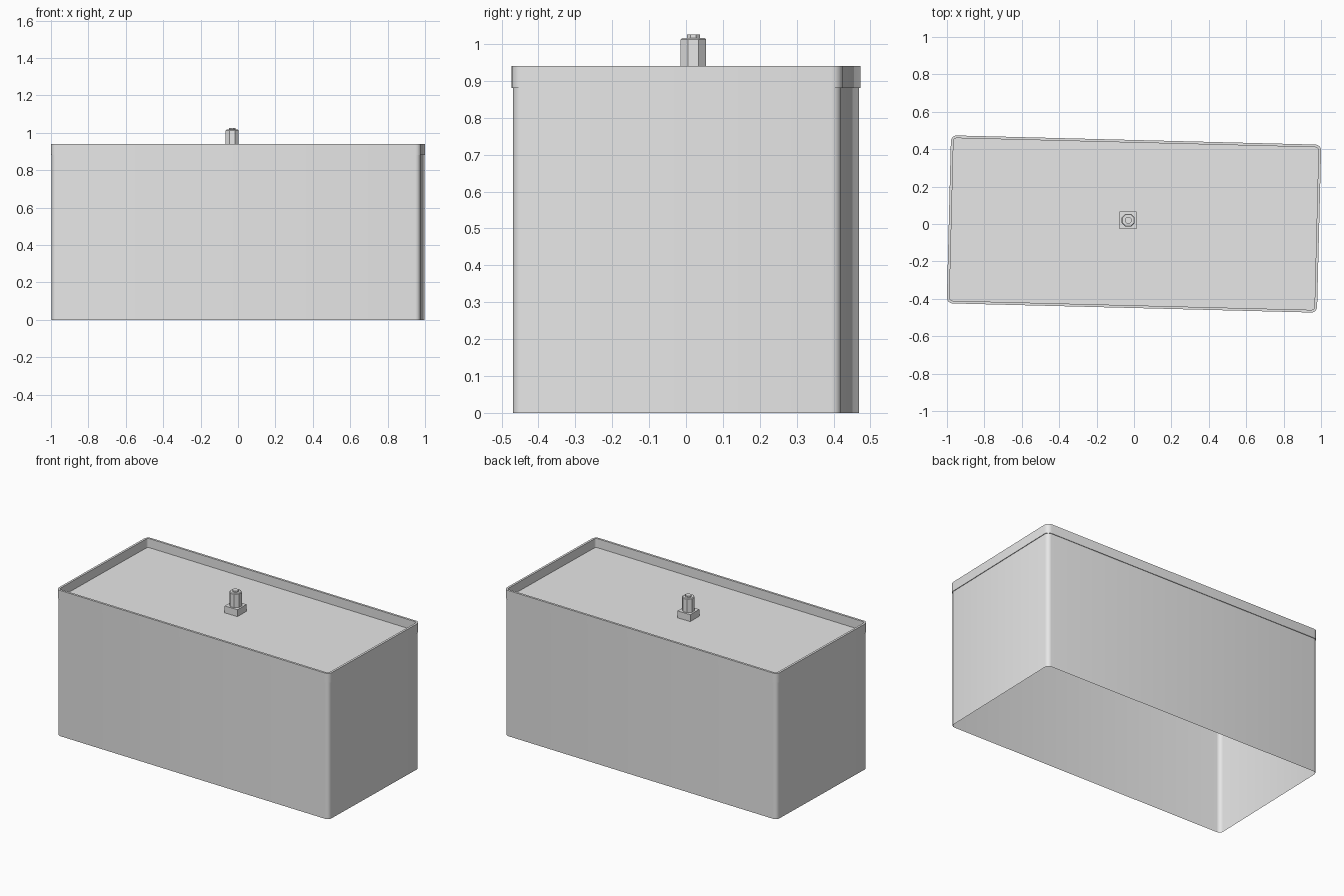
import bpy, bmesh, math
from mathutils import Matrix

if "Cube" in bpy.data.objects:
    bpy.data.objects.remove(bpy.data.objects["Cube"], do_unlink=True)

HALF_X, HALF_Y, CORNER = 0.99, 0.449, 0.03
RIM_LOW, RIM_TOP, LIP, STEP = 0.88, 0.94, 0.014, 0.004
YAW = Matrix.Rotation(math.radians(-1.45), 4, "Z")   # the box stands slightly turned
STUD = (-0.031, 0.02)

grey = bpy.data.materials.new("light grey")
grey.use_nodes = True
colour = (0.8, 0.8, 0.8, 1)
grey.diffuse_color = colour
grey.node_tree.nodes["Principled BSDF"].inputs["Base Color"].default_value = colour


def finish(name, bm, angle=30):
    mesh = bpy.data.meshes.new(name)
    bm.to_mesh(mesh)
    bm.free()
    mesh.materials.append(grey)
    obj = bpy.data.objects.new(name, mesh)
    bpy.context.collection.objects.link(obj)
    bpy.ops.object.select_all(action="DESELECT")
    obj.select_set(True)
    bpy.context.view_layer.objects.active = obj
    bpy.ops.object.shade_smooth_by_angle(angle=math.radians(angle))
    return obj


def rounded_loop(bm, inset, z, steps=4):
    """Counter-clockwise rounded rectangle, inset from the rim outline."""
    r = CORNER - inset
    verts = []
    for i, (sx, sy) in enumerate(((1, 1), (-1, 1), (-1, -1), (1, -1))):
        for s in range(steps + 1):
            a = math.pi / 2 * (i + s / steps)
            x = sx * (HALF_X - CORNER) + r * math.cos(a)
            y = sy * (HALF_Y - CORNER) + r * math.sin(a)
            verts.append(bm.verts.new(YAW @ Matrix.Translation((x, y, z)).translation))
    return verts


def bridge(bm, low, high):
    n = len(low)
    for i in range(n):
        j = (i + 1) % n
        bm.faces.new((low[i], low[j], high[j], high[i]))


# Thin walls, open underneath
bm = bmesh.new()
bridge(bm, rounded_loop(bm, STEP, 0), rounded_loop(bm, STEP, RIM_LOW))
finish("tank_walls", bm)

# Raised rim with a small outward step
bm = bmesh.new()
section = [(0, RIM_LOW), (0, RIM_TOP), (LIP, RIM_TOP), (LIP, RIM_LOW)]
loops = [rounded_loop(bm, inset, z) for inset, z in section]
for k in range(len(loops)):
    bridge(bm, loops[k], loops[(k + 1) % len(loops)])
finish("rim", bm)

# Sunken top panel
bm = bmesh.new()
bm.faces.new(rounded_loop(bm, STEP, RIM_LOW + 0.002))
finish("top_panel", bm)

# Square base block of the stud
bm = bmesh.new()
bmesh.ops.create_cube(bm, size=1, matrix=Matrix.Translation((*STUD, 0.904))
                      @ Matrix.Diagonal((0.091, 0.091, 0.045, 1)))
finish("stud_base", bm)


def post(name, radius, low, high, sides, bevel=0):
    bm = bmesh.new()
    bmesh.ops.create_cone(bm, cap_ends=True, segments=sides, radius1=radius, radius2=radius,
                          depth=high - low,
                          matrix=Matrix.Translation((*STUD, (low + high) / 2))
                          @ Matrix.Rotation(math.pi / sides, 4, "Z"))
    if bevel:
        top = [e for e in bm.edges if all(v.co.z > high - 0.001 for v in e.verts)]
        bmesh.ops.bevel(bm, geom=top, offset=bevel, segments=1, affect="EDGES")
    finish(name, bm)


# Stud and its small tip
post("stud", 0.0375, 0.925, 1.016, 8, 0.004)
post("stud_tip", 0.019, 1.014, 1.025, 8)
